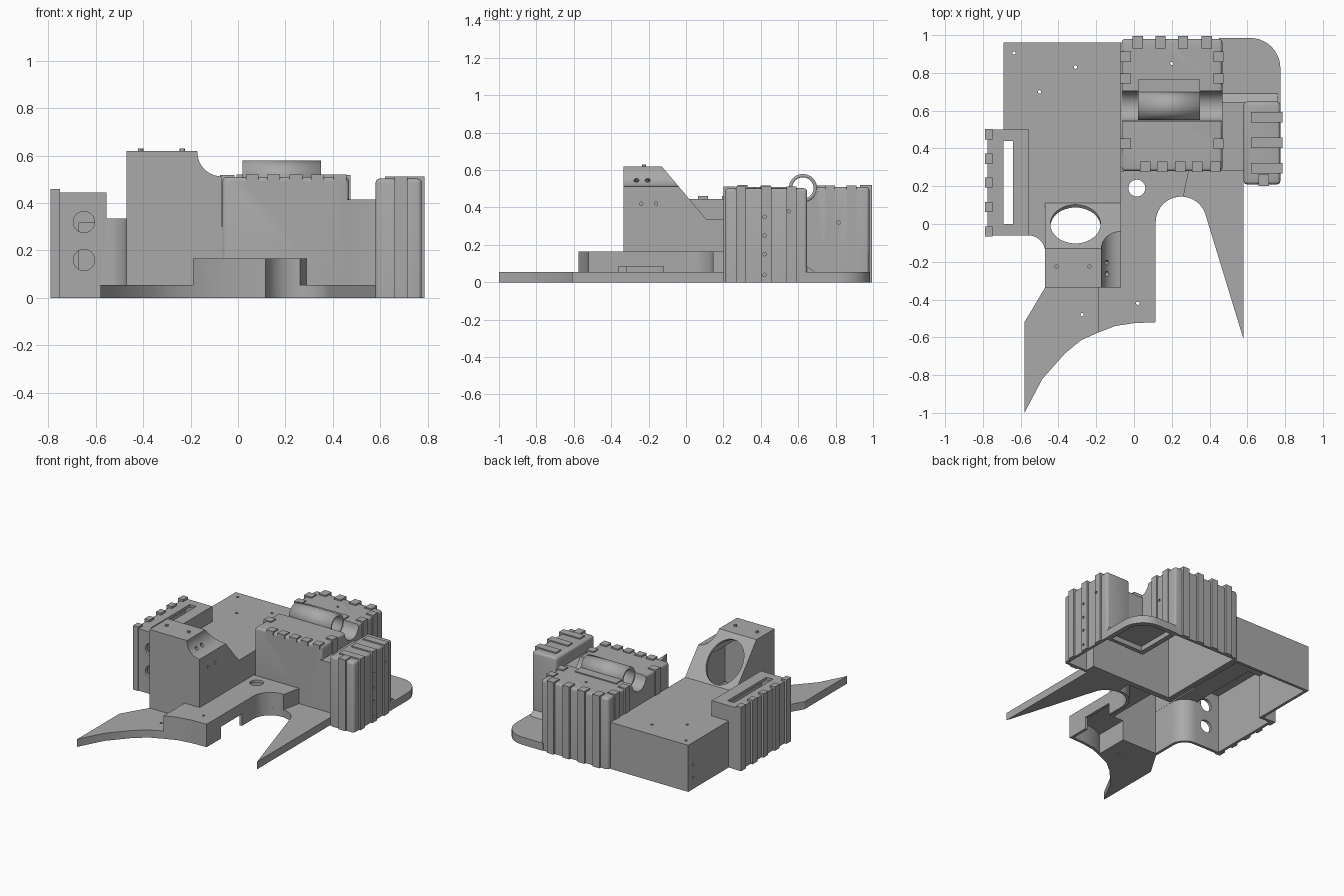
import bpy, bmesh, math
from mathutils import Matrix, Vector

if "Cube" in bpy.data.objects:
    bpy.data.objects.remove(bpy.data.objects["Cube"])

grey = bpy.data.materials.new("plain_grey")
grey.use_nodes = True
grey.diffuse_color = (0.4, 0.4, 0.4, 1)
grey.node_tree.nodes["Principled BSDF"].inputs["Base Color"].default_value = grey.diffuse_color
WALL = 0.02


def finish(name, bm):
    bmesh.ops.recalc_face_normals(bm, faces=bm.faces)
    mesh = bpy.data.meshes.new(name)
    bm.to_mesh(mesh)
    bm.free()
    mesh.materials.append(grey)
    ob = bpy.data.objects.new(name, mesh)
    bpy.context.collection.objects.link(ob)
    return ob


def prism(name, pts, lo, hi, axis="z"):
    """Extrude a 2D outline along an axis."""
    place = {"z": lambda a, b, h: (a, b, h),
             "x": lambda a, b, h: (h, a, b),
             "y": lambda a, b, h: (a, h, b)}[axis]
    bm = bmesh.new()
    bottom = [bm.verts.new(place(a, b, lo)) for a, b in pts]
    top = [bm.verts.new(place(a, b, hi)) for a, b in pts]
    bm.faces.new(bottom)
    bm.faces.new(top)
    for i in range(len(pts)):
        j = (i + 1) % len(pts)
        bm.faces.new((bottom[i], bottom[j], top[j], top[i]))
    return finish(name, bm)


def add_box(bm, x0, x1, y0, y1, z0, z1):
    size = Matrix.Diagonal((x1 - x0, y1 - y0, z1 - z0, 1))
    mid = Matrix.Translation(((x0 + x1) / 2, (y0 + y1) / 2, (z0 + z1) / 2))
    return bmesh.ops.create_cube(bm, size=1, matrix=mid @ size)["verts"]


def box(name, *dims, bevel=0):
    bm = bmesh.new()
    add_box(bm, *dims)
    if bevel:
        low = dims[4] + 0.001
        edges = [e for e in bm.edges if any(v.co.z > low for v in e.verts)]
        bmesh.ops.bevel(bm, geom=edges, offset=bevel, segments=3, profile=0.5, affect="EDGES")
    return finish(name, bm)


def add_rod(bm, at, axis, r, depth, n=12, stretch=1):
    turn = Vector(axis).to_track_quat("Z", "Y").to_matrix().to_4x4()
    m = Matrix.Translation(at) @ turn @ Matrix.Diagonal((1, stretch, 1, 1))
    bmesh.ops.create_cone(bm, cap_ends=True, segments=n, radius1=r, radius2=r, depth=depth, matrix=m)


def rod(name, *args, **kw):
    bm = bmesh.new()
    add_rod(bm, *args, **kw)
    return finish(name, bm)


def arc(cx, cy, r, a0, a1, n=12):
    return [(cx + r * math.cos(math.radians(a0 + (a1 - a0) * i / n)),
             cy + r * math.sin(math.radians(a0 + (a1 - a0) * i / n))) for i in range(n + 1)]


def combine(target, tool, operation):
    mod = target.modifiers.new("cut", "BOOLEAN")
    mod.operation, mod.solver, mod.object = operation, "EXACT", tool
    mod.use_self = True
    bpy.context.view_layer.objects.active = target
    bpy.ops.object.modifier_apply(modifier=mod.name)
    bpy.data.objects.remove(tool)


def deck_outline(t):
    return [(-0.07 - t, 0.96 - t), (-0.69 + t, 0.96 - t), (-0.69 + t, -0.06 + t),
            *arc(-0.56, -0.15, 0.09 + t, 90, 0, 8), (-0.47 + t, -0.335 + t), (-0.07 - t, -0.335 + t)]


def bridge_outline(t):
    return [(-0.19 + t, 0.28 - t), (-0.19 + t, -0.575 + t), (-0.1, -0.54 + t), (0, -0.525 + t),
            (0.115 - t, -0.52 + t), *arc(0.25, 0.01, 0.135 + t, 180, 85, 12), (0.29 - t, 0.28 - t)]


def corner_outline(t):
    return [(0.45 + t, 0.62 + t), (0.775 - t, 0.62 + t),
            *arc(0.615, 0.825, 0.16 - t, 0, 90, 10), (0.45 + t, 0.985 - t)]


# Main deck, with the thin front plate and its two horns
body = prism("body_shell", deck_outline(0), 0, 0.335)
plate = [(-0.4, 0.2), (-0.47, -0.335), (-0.58, -0.52), (-0.58, -1), (-0.485, -0.82), (-0.365, -0.685),
         (-0.28, -0.615), (-0.19, -0.575), (-0.1, -0.54), (0, -0.525), (0.115, -0.52),
         *arc(0.25, 0.01, 0.135, 180, 12, 20), (0.58, -0.61), (0.58, 0.3), (-0.2, 0.3)]
slope_top, slope_end = (-0.13, 0.62), (0.11, 0.335)
solids = [
    prism("front_plate", plate, 0, 0.055),
    prism("bridge", bridge_outline(0), 0, 0.165),
    prism("corner_plate", corner_outline(0), 0, 0.055),
    prism("corner_lip", [(0.62, 0), (0.62, 0.1), (0.655, 0.08), (0.69, 0.055), (0.69, 0)], 0.46, 0.76, "x"),
    prism("tower", [(-0.335, 0), (-0.335, 0.62), slope_top, slope_end, (0.11, 0)], -0.47, -0.07, "x"),
    box("right_pack", -0.775, -0.555, -0.06, 0.5, 0, 0.445),
    box("rear_box", -0.065, 0.468, 0.28, 0.98, 0, 0.51, bevel=0.018),
    box("connector", 0.45, 0.62, 0.28, 0.645, 0, 0.415),
    box("left_pack", 0.58, 0.775, 0.21, 0.648, 0, 0.503, bevel=0.018),
]

# Ribs and clips wrapped over the edges of the packs and the box
bm = bmesh.new()
H = 0.027
for y in (0.475, 0.345, 0.22, 0.09, -0.04):
    add_box(bm, -0.79, -0.75, y - H, y + H, 0, 0.46)
for x in (0.02, 0.14, 0.26, 0.385):
    add_box(bm, x - H, x + H, 0.93, 0.995, 0, 0.52)
for x in (0.06, 0.15, 0.245, 0.335, 0.43):
    add_box(bm, x - H, x + H, 0.275, 0.33, 0.49, 0.52)
for y in (0.885, 0.77, 0.425):
    add_box(bm, -0.075, -0.015, y - H, y + H, 0.3, 0.518)
    add_box(bm, 0.42, 0.475, y - H, y + H, 0.03, 0.518)
for y in (0.295, 0.43, 0.565):
    add_box(bm, 0.62, 0.787, y - H, y + H, 0, 0.512)
add_box(bm, 0.66, 0.715, 0.2, 0.265, 0, 0.512)
solids.append(finish("ribs", bm))
for part in solids:
    combine(body, part, "UNION")

# Hollow the shell from below
LOW = -0.05
cavities = [
    prism("deck_cavity", deck_outline(WALL), LOW, 0.335 - WALL),
    prism("bridge_cavity", bridge_outline(WALL), LOW, 0.165 - WALL),
    prism("corner_cavity", corner_outline(0.035), LOW, 0.035),
    prism("tower_low_cavity", [(-0.315, LOW), (-0.315, 0.485), (-0.042, 0.485), (0.088, 0.33), (0.088, LOW)],
          -0.449, -0.091, "x"),
    prism("tower_top_cavity", [(-0.314, 0.2), (-0.314, 0.6), (-0.139, 0.6), (0.087, 0.33), (0.087, 0.2)],
          -0.448, -0.192, "x"),
    box("right_pack_cavity", -0.755, -0.575, -0.039, 0.48, LOW, 0.425),
    box("rear_box_cavity", -0.045, 0.448, 0.3, 0.96, LOW, 0.49),
    box("connector_cavity", 0.4, 0.65, 0.301, 0.624, LOW, 0.395),
    box("left_pack_cavity", 0.6, 0.755, 0.23, 0.628, LOW, 0.483),
]
for part in cavities:
    combine(body, part, "DIFFERENCE")

# Groove across the box, with its own liner
combine(body, prism("groove_liner", arc(0.625, 0.5, 0.095, 180, 360, 20), -0.055, 0.458, "x"), "UNION")

# Openings
bm = bmesh.new()
for x, y in ((-0.635, 0.905), (-0.31, 0.83), (-0.5, 0.7)):
    add_rod(bm, (x, y, 0.32), (0, 0, 1), 0.009, 0.08)
for x, y, z in ((0.2, 0.85, 0.5), (0.02, -0.42, 0.16), (-0.275, -0.48, 0.03)):
    add_rod(bm, (x, y, z), (0, 0, 1), 0.009, 0.08)
for x, y, z in ((-0.08, -0.24, 0.42), (-0.08, -0.16, 0.42), (0.775, 0.42, 0.04), (0.775, 0.42, 0.15),
                (0.775, 0.42, 0.25), (0.775, 0.42, 0.35), (0.765, 0.55, 0.38), (0.46, 0.815, 0.32),
                (-0.69, 0.9, 0.08), (-0.69, 0.9, 0.17)):
    add_rod(bm, (x, y, z), (1, 0, 0), 0.009, 0.06)
for y in (-0.265, -0.205):
    add_rod(bm, (-0.15, y, 0.54), (1, 0, 0.8), 0.014, 0.1)
rivet_holes = finish("rivet_holes", bm)

along = (Vector(slope_end) - Vector(slope_top)).normalized()
normal = (0, -along.y, along.x)
cuts = [
    rod("groove", (0.2, 0.625, 0.51), (1, 0, 0), 0.08, 0.7, n=32),
    rod("tower_fillet", (-0.068, -0.2, 0.616), (0, 1, 0), 0.104, 0.8, n=40),
    rod("slope_hole", (-0.31, 0.0, 0.466), normal, 0.133, 0.12, n=40, stretch=1.2),
    rod("bridge_hole", (0.015, 0.19, 0.15), (0, 0, 1), 0.045, 0.1, n=24),
    box("pack_slot", -0.692, -0.64, 0, 0.44, 0.39, 0.5),
    rod("upper_port", (-0.65, -0.05, 0.32), (0, 1, 0), 0.045, 0.08, n=24),
    rod("lower_port", (-0.65, -0.05, 0.16), (0, 1, 0), 0.045, 0.08, n=24),
    box("bridge_notch", 0.07, 0.14, -0.36, -0.12, LOW, 0.085),
    rivet_holes,
]
for part in cuts:
    combine(body, part, "DIFFERENCE")

# Hollow tube lying in the groove, with a flat flange behind it
bm = bmesh.new()
bmesh.ops.create_cone(bm, cap_ends=False, segments=40, radius1=0.075, radius2=0.075, depth=0.33,
                      matrix=Matrix.Translation((0.185, 0.625, 0.504)) @ Matrix.Rotation(math.pi / 2, 4, "Y"))
tube = finish("tube", bm)
solid = tube.modifiers.new("thickness", "SOLIDIFY")
solid.thickness, solid.offset = 0.018, -1
flange = box("tube_flange", 0.02, 0.35, 0.69, 0.765, 0.505, 0.518)

# Studs on the tower top
studs = [rod("tower_stud", (x, -0.225, 0.62), (0, 0, 1), 0.011, 0.02) for x in (-0.41, -0.235)]

# Smooth the curves, keep the edges
bpy.ops.object.select_all(action="DESELECT")
for ob in (body, tube, *studs):
    ob.select_set(True)
bpy.context.view_layer.objects.active = body
bpy.ops.object.shade_smooth_by_angle(angle=math.radians(30))
